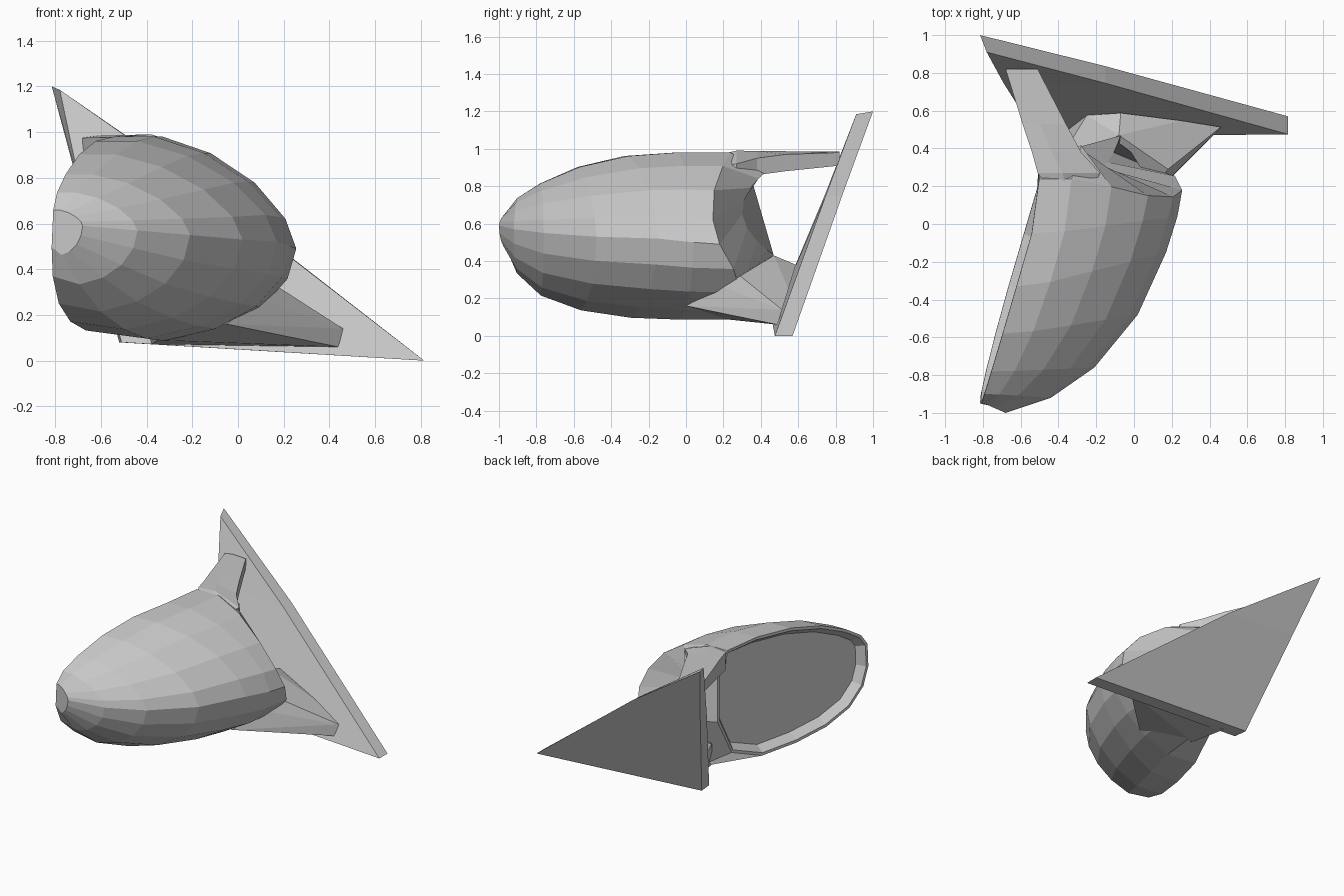
import bpy, bmesh
from math import cos, sin, radians, copysign

cube = bpy.data.objects.get("Cube")
if cube:
    bpy.data.objects.remove(cube)

grey = bpy.data.materials.new("plain_grey")
grey.use_nodes = True
colour = (0.57, 0.57, 0.57, 1)
grey.diffuse_color = colour
grey.node_tree.nodes["Principled BSDF"].inputs["Base Color"].default_value = colour


def finish(name, bm):
    bmesh.ops.recalc_face_normals(bm, faces=bm.faces)
    mesh = bpy.data.meshes.new(name)
    bm.to_mesh(mesh)
    bm.free()
    mesh.materials.append(grey)
    obj = bpy.data.objects.new(name, mesh)
    bpy.context.collection.objects.link(obj)
    return obj


def loft(bm, rings, closed=True):
    """Join rings of points with quads; returns the vertex rings."""
    vs = [[bm.verts.new(p) for p in r] for r in rings]
    n = len(vs[0])
    for a, b in zip(vs, vs[1:]):
        for j in range(n if closed else n - 1):
            k = (j + 1) % n
            bm.faces.new((a[j], a[k], b[k], b[j]))
    bm.faces.new(vs[0])
    bm.faces.new(vs[-1])
    return vs


def rim_x(y):
    return min(-0.81 + 0.289 * (y + 0.95), -0.51)


def power(v, n):
    return copysign(abs(v) ** (2 / n), v)


# Mirror housing: half-oval sections (rim y, outer y, outer x, bottom z, middle z, top z)
stations = [
    (-0.95, -1.00, -0.68, 0.46, 0.59, 0.66),
    (-0.90, -0.92, -0.44, 0.33, 0.57, 0.74),
    (-0.78, -0.76, -0.21, 0.21, 0.55, 0.82),
    (-0.58, -0.48, 0.02, 0.13, 0.53, 0.91),
    (-0.33, -0.15, 0.17, 0.09, 0.52, 0.97),
    (-0.05, 0.04, 0.23, 0.08, 0.50, 0.99),
]
SEG = 10
angles = [radians(-100 + 200 * j / SEG) for j in range(SEG + 1)]


def section(yl, yr, xr, zb, zm, zt):
    ring = []
    xl = rim_x(yl)
    xc = (xl + 0.14 * xr) / 1.14
    for a in angles:
        c = power(cos(a), 1.7 if a > 0 else 2.1)
        s = power(sin(a), 1.6 if a > 0 else 1.9)
        z = zm + s * ((zt - zm) if s > 0 else (zm - zb))
        ring.append([xc + (xr - xc) * c, yl + (yr - yl) * max(c, 0), z])
    ring[0][2] += 0.035
    return ring


rings = [section(*s) for s in stations]

# Scooped rear edge
rear = section(0.25, 0.2, 0.255, 0.08, 0.49, 0.99)
for p in rear:
    p[1] = min(0.29, 0.14 + 1.1 * (p[2] - 0.68) ** 2)
rear[0] = [-0.51, 0.2, 0.22]
rings.append(rear)

# Inner edge of the scoop, arching out towards both arms
inner = []
for a in angles:
    z = 0.65 + 0.22 * sin(a)
    inner.append([-0.07 - 0.48 * (z - 0.43), 0.3 + 3 * (z - 0.67) ** 2, z])
inner[0] = [-0.5, 0.35, 0.5]
inner[-1] = [-0.5, 0.35, 0.84]
rings.append(inner)

bm = bmesh.new()
vs = loft(bm, rings, closed=False)
glass = bm.faces.new([r[0] for r in vs] + [r[-1] for r in reversed(vs)])
bmesh.ops.recalc_face_normals(bm, faces=bm.faces)
# Rim lip, then recessed mirror face
bmesh.ops.inset_region(bm, faces=[glass], thickness=0.02)
bmesh.ops.inset_region(bm, faces=[glass], thickness=0.04, depth=-0.06)
finish("mirror_housing", bm)

# Upper arm: sections (y, x left, x right, bottom z, right top z, top z)
arm = [
    (0.82, -0.68, -0.51, 0.91, 0.98, 0.985),
    (0.53, -0.59, -0.36, 0.88, 0.97, 0.987),
    (0.38, -0.54, -0.28, 0.86, 0.95, 0.989),
    (0.27, -0.51, -0.18, 0.85, 0.92, 0.99),
    (0.18, -0.45, -0.22, 0.88, 0.90, 0.97),
]
bm = bmesh.new()
loft(bm, [[(x0, y, z0), (x1, y, z0), (x1, y, zr), (x0 * 0.6 + x1 * 0.4, y, z1), (x0, y, z1 - 0.01)]
          for y, x0, x1, z0, zr, z1 in arm])
finish("upper_arm", bm)

# Lower arm: faceted bracket from housing underside to the plate
foot = [(-0.38, 0.07), (0.44, 0.06), (0.46, 0.14), (0.25, 0.25), (-0.07, 0.38), (-0.25, 0.34)]
body = [(-0.05, 0.0, 0.16), (0.12, 0.2, 0.26), (0.18, 0.29, 0.32),
        (-0.08, 0.47, 0.43), (-0.35, 0.2, 0.09), (-0.42, 0.3, 0.3)]
bm = bmesh.new()
for p in [(x, 0.47 + 0.31 * z, z) for x, z in foot] + body:
    bm.verts.new(p)
bmesh.ops.convex_hull(bm, input=bm.verts)
bmesh.ops.dissolve_limit(bm, angle_limit=radians(3), verts=bm.verts, edges=bm.edges)
finish("lower_arm", bm)

# Mounting plate: triangle with a slight fold below its tip
front = [(-0.78, 0.91, 1.185), (-0.15, 0.745, 0.745), (0.815, 0.475, 0.0),
         (-0.51, 0.46, 0.08), (-0.69, 0.745, 0.76)]
back = [(-0.815, 1.0, 1.2), (-0.15, 0.835, 0.75), (0.815, 0.57, 0.0),
        (-0.52, 0.56, 0.08), (-0.70, 0.835, 0.77)]
bm = bmesh.new()
tip, edge, corner, low, side = range(5)
rows = [[bm.verts.new(p) for p in pts] for pts in (front, back)]
for row in rows:
    bm.faces.new([row[i] for i in (tip, edge, side)])
    bm.faces.new([row[i] for i in (edge, corner, low, side)])
for i in range(5):
    k = (i + 1) % 5
    bm.faces.new((rows[0][i], rows[0][k], rows[1][k], rows[1][i]))
finish("mounting_plate", bm)
